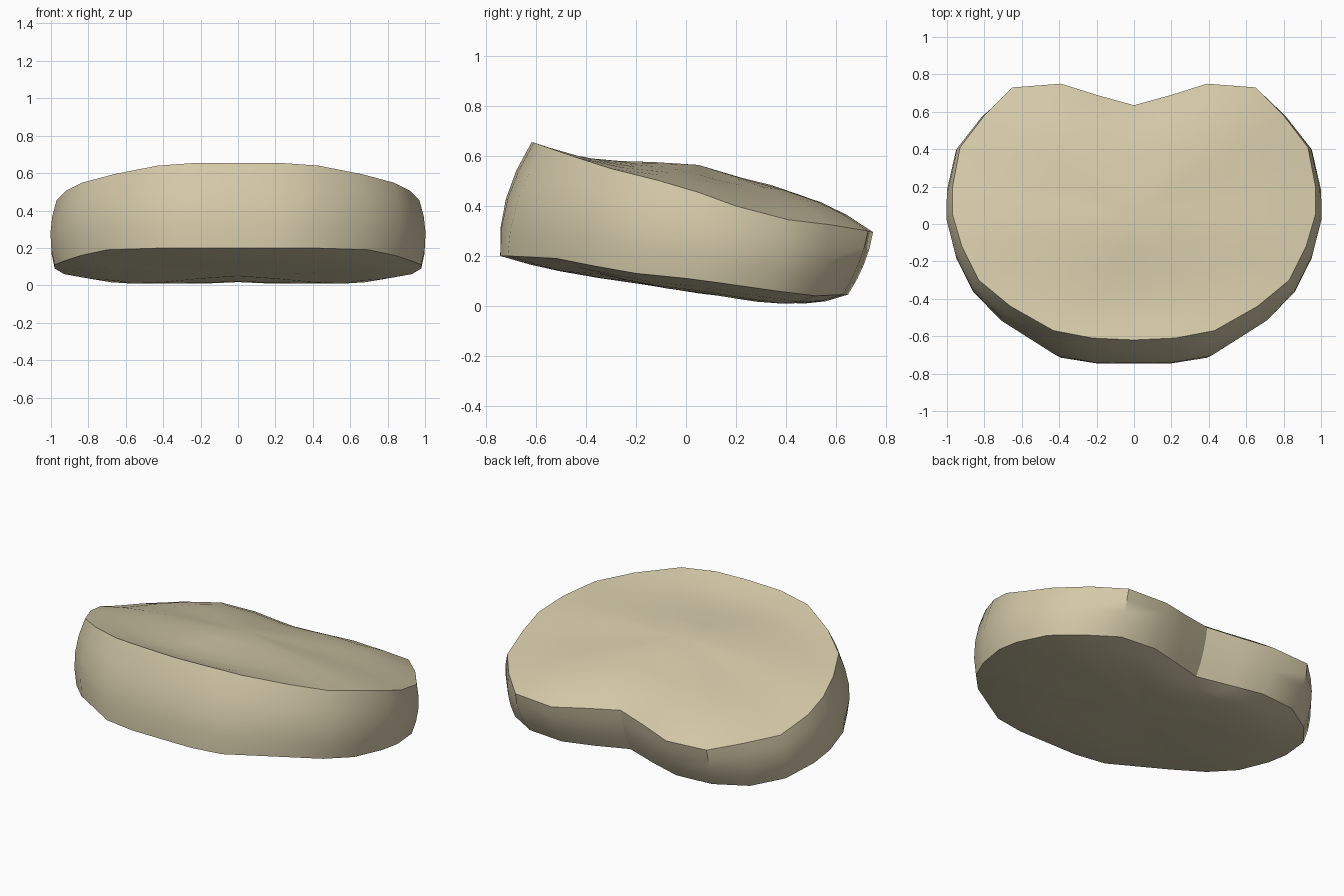
import bpy
import bmesh
import math
from mathutils import Vector

default_cube = bpy.data.objects.get("Cube")
if default_cube:
    bpy.data.objects.remove(default_cube, do_unlink=True)

# Half outlines of the two rims, from the front centre round to the rear notch
TOP_RIM = [(0, -.62, .655), (.22, -.61, .655), (.43, -.57, .64), (.66, -.44, .595),
           (.83, -.3, .55), (.92, -.12, .505), (.97, .05, .455), (.97, .2, .4),
           (.93, .41, .345), (.8, .58, .325), (.65, .73, .3), (.39, .75, .295),
           (.2, .69, .315), (0, .635, .335)]
BOTTOM_RIM = [(0, -.745, .2), (.2, -.745, .2), (.39, -.715, .2), (.7, -.52, .19),
              (.84, -.37, .16), (.93, -.2, .13), (.98, 0, .11), (.98, .15, .09),
              (.93, .36, .06), (.8, .52, .04), (.62, .63, .045), (.39, .65, .045),
              (.2, .6, .05), (0, .54, .06)]


def full_ring(half):
    """Mirror a half outline into a closed ring."""
    right = [Vector(p) for p in half]
    left = [Vector((-p.x, p.y, p.z)) for p in reversed(right[1:-1])]
    return right + left


def wall_ring(low, high, level):
    """Ring part way up the wall, bulged outward most at the front."""
    ring = []
    for a, b in zip(low, high):
        p = a.lerp(b, level)
        outward = Vector((p.x, p.y, 0)).normalized()
        amount = 0.028 - 0.012 * outward.y
        ring.append(p + outward * amount * 4 * level * (1 - level))
    return ring


def cap_ring(rim, centre, scale, swell):
    """Ring scaled toward the cap centre, lifted or lowered by direction."""
    ring = []
    for r in rim:
        direction = (r - centre).to_2d().normalized()
        p = centre.lerp(r, scale)
        p.z += swell(direction) * 6.75 * scale ** 2 * (1 - scale)
        ring.append(p)
    return ring


def bridge(bm, first, second):
    """Join two rings of vertices with quads."""
    count = len(first)
    for i in range(count):
        j = (i + 1) % count
        bm.faces.new((first[i], first[j], second[j], second[i]))


def add_ring(bm, points):
    return [bm.verts.new(p) for p in points]


def add_cap(bm, rim_verts, rim, centre, swell):
    """Fill a rim with concentric rings that meet at a centre vertex."""
    outer = rim_verts
    for scale in (.85, .7, .5, .28):
        inner = add_ring(bm, cap_ring(rim, centre, scale, swell))
        bridge(bm, outer, inner)
        outer = inner
    tip = bm.verts.new(centre)
    for i, vert in enumerate(outer):
        bm.faces.new((vert, outer[(i + 1) % len(outer)], tip))


def make_material(name, colour):
    material = bpy.data.materials.new(name)
    material.use_nodes = True
    material.diffuse_color = colour
    material.node_tree.nodes["Principled BSDF"].inputs["Base Color"].default_value = colour
    return material


bm = bmesh.new()
top = full_ring(TOP_RIM)
bottom = full_ring(BOTTOM_RIM)

# Rounded outer wall
rings = [add_ring(bm, wall_ring(bottom, top, k / 4)) for k in range(5)]
for lower, upper in zip(rings, rings[1:]):
    bridge(bm, lower, upper)

# Top surface: dished behind the front lip, domed toward the rear
add_cap(bm, rings[-1], top, Vector((0, .05, .565)),
        lambda d: .04 * d.y + .02 * d.x ** 2)

# Underside: shallow downward belly
add_cap(bm, rings[0], bottom, Vector((0, .05, .05)),
        lambda d: -.028 - .012 * d.y)

bmesh.ops.recalc_face_normals(bm, faces=bm.faces)
mesh = bpy.data.meshes.new("disc_body")
bm.to_mesh(mesh)
bm.free()

disc = bpy.data.objects.new("disc_body", mesh)
bpy.context.collection.objects.link(disc)
mesh.materials.append(make_material("pale_bone", (.65, .58, .39, 1)))

# Smooth surfaces with crisp rims
bpy.ops.object.select_all(action='DESELECT')
disc.select_set(True)
bpy.context.view_layer.objects.active = disc
bpy.ops.object.shade_smooth_by_angle(angle=math.radians(31))
